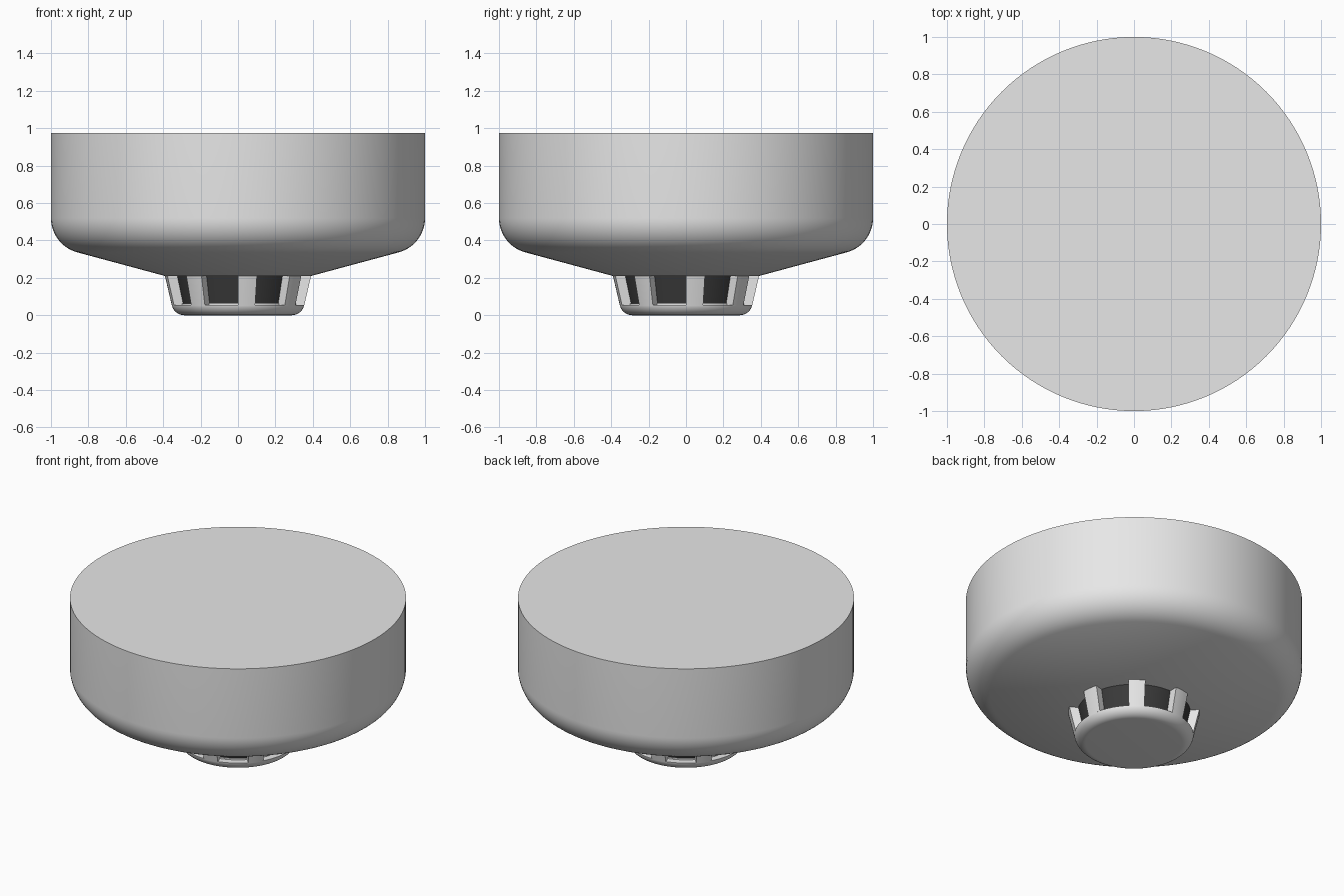
import bpy, bmesh, math

if "Cube" in bpy.data.objects:
    bpy.data.objects.remove(bpy.data.objects["Cube"])

SEG = 128


def material(name, v):
    m = bpy.data.materials.new(name)
    m.diffuse_color = (v, v, v, 1)
    m.use_nodes = True
    m.node_tree.nodes["Principled BSDF"].inputs["Base Color"].default_value = m.diffuse_color
    return m


shell = material("light grey plastic", 0.8)
dark = material("dark mesh", 0.042)


def finish(bm, name, mat):
    bmesh.ops.recalc_face_normals(bm, faces=bm.faces)
    me = bpy.data.meshes.new(name)
    bm.to_mesh(me)
    bm.free()
    me.materials.append(mat)
    ob = bpy.data.objects.new(name, me)
    bpy.context.collection.objects.link(ob)
    bpy.ops.object.select_all(action='DESELECT')
    ob.select_set(True)
    bpy.context.view_layer.objects.active = ob
    bpy.ops.object.shade_smooth_by_angle(angle=math.radians(30))
    return ob


def lathe(name, profile, mat):
    # closed solid of revolution: rings plus end discs
    bm = bmesh.new()
    rings = []
    for r, z in profile:
        rings.append([bm.verts.new((r * math.cos(2 * math.pi * i / SEG),
                                    r * math.sin(2 * math.pi * i / SEG), z))
                      for i in range(SEG)])
    for a, b in zip(rings, rings[1:]):
        for i in range(SEG):
            j = (i + 1) % SEG
            bm.faces.new((a[i], a[j], b[j], b[i]))
    bm.faces.new(rings[0])
    bm.faces.new(rings[-1])
    return finish(bm, name, mat)


def arc(cx, cz, r, a0, a1, n):
    return [(cx + r * math.cos(math.radians(a0 + (a1 - a0) * i / n)),
             cz + r * math.sin(math.radians(a0 + (a1 - a0) * i / n)))
            for i in range(n + 1)]


# Main housing: straight wall, rounded shoulder, shallow cone
lathe("housing", [(1, 0.975)] + arc(0.81, 0.52, 0.19, 0, -75.1, 14) + [(0.39, 0.21)], shell)

# Rounded sensor cap
lathe("sensor_cap", [(0.31, 0.064), (0.31, 0.055), (0.354, 0.055)]
      + arc(0.286, 0.07, 0.07, -14.5, -90, 10), shell)

# Dark inner screen
lathe("inner_screen", [(0.337, 0.215), (0.304, 0.062)], dark)

# Eight cage ribs, each sweeping 15 degrees
bm = bmesh.new()
N = 4
for k in range(8):
    cols = []
    for i in range(N + 1):
        t = math.radians(45 * k + 15 * i / N)
        cols.append([bm.verts.new((r * math.cos(t), r * math.sin(t), z))
                     for r, z in ((0.391, 0.212), (0.354, 0.053),
                                  (0.298, 0.053), (0.332, 0.212))])
    for a, b in zip(cols, cols[1:]):
        for i in range(4):
            j = (i + 1) % 4
            bm.faces.new((a[i], a[j], b[j], b[i]))
    bm.faces.new(cols[0])
    bm.faces.new(cols[-1])
finish(bm, "cage_ribs", shell)
